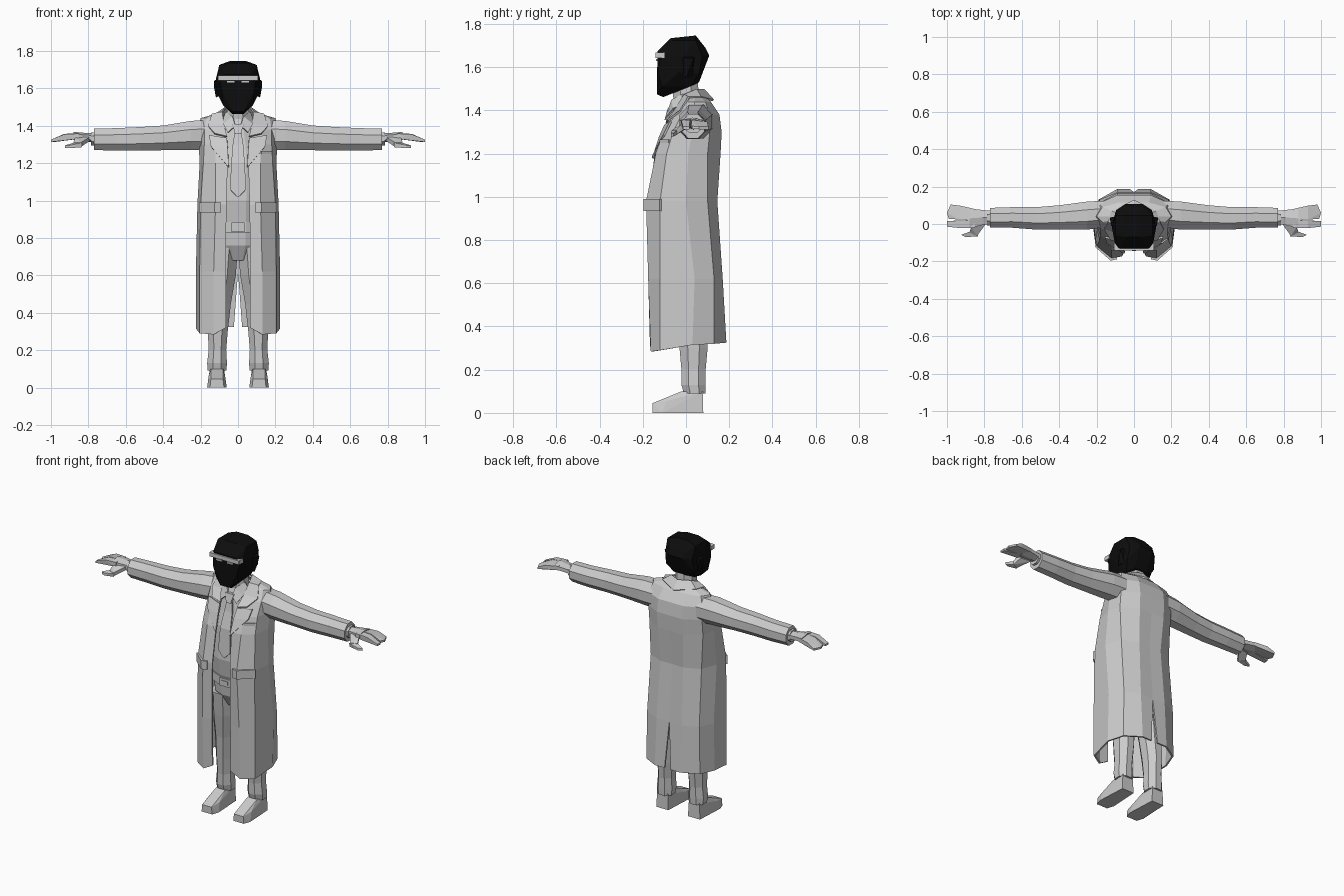
import bpy, bmesh, math


def material(name, v):
    m = bpy.data.materials.new(name)
    m.diffuse_color = (v, v, v, 1)
    return m


GREY = material("light grey", 0.6)
BLACK = material("black", 0.004)


def finish(bm, name, mat, mirror=False, thick=0):
    me = bpy.data.meshes.new(name)
    bm.to_mesh(me)
    bm.free()
    me.materials.append(mat)
    ob = bpy.data.objects.new(name, me)
    bpy.context.collection.objects.link(ob)
    if mirror:
        ob.modifiers.new("mirror", 'MIRROR')
    if thick:
        s = ob.modifiers.new("thickness", 'SOLIDIFY')
        s.thickness = thick
        s.offset = -1
    return ob


def loft(name, rings, mat=GREY, closed=False, mirror=False, thick=0):
    """Skin through rings of points; closed rings also get end caps."""
    bm = bmesh.new()
    vs = [[bm.verts.new(p) for p in r] for r in rings]
    n = len(vs[0])
    for a, b in zip(vs, vs[1:]):
        for i in range(n if closed else n - 1):
            j = (i + 1) % n
            bm.faces.new((a[i], a[j], b[j], b[i]))
    if closed:
        bm.faces.new(vs[0][::-1])
        bm.faces.new(vs[-1])
        bmesh.ops.recalc_face_normals(bm, faces=bm.faces)
    return finish(bm, name, mat, mirror, thick)


def hull(name, pts, mat=GREY, mirror=False):
    bm = bmesh.new()
    for p in pts:
        bm.verts.new(p)
    res = bmesh.ops.convex_hull(bm, input=bm.verts)
    bmesh.ops.delete(bm, geom=[v for v in bm.verts if not v.link_faces], context='VERTS')
    bmesh.ops.recalc_face_normals(bm, faces=bm.faces)
    bmesh.ops.dissolve_limit(bm, angle_limit=0.03, verts=bm.verts, edges=bm.edges)
    return finish(bm, name, mat, mirror)


def box(name, x0, x1, y0, y1, z0, z1, mat=GREY, mirror=False):
    return hull(name, [(x, y, z) for x in (x0, x1) for y in (y0, y1) for z in (z0, z1)],
                mat, mirror)


def ring(n, ru, rv):
    """Flat-sided n-gon that reaches exactly ru and rv."""
    k = 1 / math.cos(math.pi / n)
    angles = [(i + 0.5) * 2 * math.pi / n for i in range(n)]
    return [(ru * k * math.cos(a), rv * k * math.sin(a)) for a in angles]


def upright(n, z, xc, yc, rx, ry):
    return [(xc + u, yc + v, z) for u, v in ring(n, rx, ry)]


def sideways(n, x, yc, zc, ry, rz):
    return [(x, yc + u, zc + v) for u, v in ring(n, ry, rz)]


# Long coat: half outline from front opening round to the back, per height
coat = [
    (0.30, [(.065, -.167), (.13, -.163), (.205, -.12), (.225, .03), (.19, .13), (.09, .187), (.022, .187)]),
    (0.62, [(.065, -.172), (.13, -.175), (.205, -.12), (.225, .04), (.185, .13), (.09, .17), (0, .17)]),
    (0.98, [(.062, -.172), (.12, -.185), (.2, -.12), (.217, 0), (.18, .1), (.08, .145), (0, .14)]),
    (1.20, [(.055, -.145), (.12, -.14), (.185, -.09), (.205, .01), (.19, .1), (.09, .16), (0, .16)]),
    (1.30, [(.065, -.105), (.12, -.105), (.18, -.06), (.21, .03), (.19, .11), (.09, .165), (0, .165)]),
    (1.38, [(.08, -.05), (.13, -.05), (.18, -.02), (.22, .04), (.19, .11), (.09, .155), (0, .155)]),
    (1.44, [(.085, -.02), (.12, 0), (.17, .01), (.2, .04), (.17, .09), (.08, .115), (0, .115)]),
    (1.47, [(.075, 0), (.09, .01), (.1, .025), (.1, .04), (.09, .06), (.05, .08), (0, .09)]),
]
HEM = (.32, .284, .29, .315, .32, .325, .325)
loft("coat", [[(x, y, HEM[i] if z == .30 else z) for i, (x, y) in enumerate(r)] for z, r in coat],
     mirror=True, thick=.01)

# Lapels, coat collar and pockets
loft("lapel", [[(.05, -.157, 1.18), (.06, -.157, 1.19)],
               [(.055, -.125, 1.28), (.145, -.105, 1.29)],
               [(.06, -.1, 1.335), (.155, -.075, 1.35)]], mirror=True, thick=.01)
loft("coat_collar", [[(.06, -.095, 1.345), (.125, -.088, 1.36)],
                     [(.075, -.05, 1.41), (.16, -.03, 1.40)],
                     [(.085, -.01, 1.475), (.14, .01, 1.465)],
                     [(.07, .05, 1.5), (.12, .07, 1.465)],
                     [(0, .085, 1.5), (0, .13, 1.45)]], mirror=True, thick=.01)
loft("pocket_flap", [[(.09, -.188, z), (.125, -.196, z), (.209, -.122, z)] for z in (.935, .99)],
     mirror=True, thick=.015)
loft("breast_pocket", [[(.125, -.123, z), (.18, -.082, z)] for z in (1.25, 1.265)], thick=.009)

# Torso with shirt: height, depth centre, half width, half depth
torso = [(.68, .02, .09, .08), (.76, .01, .15, .115), (.86, .005, .155, .12), (1.0, -.01, .165, .125),
         (1.2, .005, .165, .125), (1.3, .025, .15, .115), (1.4, .02, .1, .09), (1.45, .015, .07, .065)]
loft("torso", [upright(12, z, 0, yc, rx, ry) for z, yc, rx, ry in torso], closed=True)


def front(z):
    """Depth of the shirt front at a height."""
    for (a, ya, _, ra), (b, yb, _, rb) in zip(torso, torso[1:]):
        if a <= z <= b:
            t = (z - a) / (b - a)
            return (ya - ra) * (1 - t) + (yb - rb) * t


# Tie, shirt placket edges, shirt collar, belt
loft("tie", [[(-w, front(z) - .01, z), (w, front(z) - .01, z)] for z, w in
             ((1.02, .004), (1.06, .043), (1.2, .036), (1.3, .028), (1.365, .018))], thick=.009)
hull("tie_knot", [(s * w, y, z) for s in (-1, 1) for w, y, z in
                  ((.016, -.1, 1.355), (.03, -.085, 1.41), (.016, -.06, 1.355), (.03, -.05, 1.41))])
loft("shirt_collar", [[(.015, -.085, 1.4), (.055, -.098, 1.365)],
                      [(.03, -.068, 1.45), (.08, -.06, 1.41)],
                      [(.065, -.02, 1.475), (.085, -.01, 1.43)],
                      [(0, .07, 1.485), (0, .09, 1.44)]], mirror=True, thick=.008)
loft("belt", [upright(12, z, 0, .003, .162, .128) for z in (.83, .885)], closed=True)
box("buckle", -.036, .036, -.135, -.12, .832, .882)
box("buckle_pin", -.022, .022, -.139, -.13, .845, .869)

# Trousers and shoes
legs = [(.09, .112, .04, .05, .05), (.13, .112, .035, .053, .056), (.2, .11, .035, .047, .056),
        (.3, .108, .035, .053, .065), (.45, .1, .025, .062, .07), (.6, .09, .015, .078, .085),
        (.75, .08, .01, .08, .1)]
loft("trouser_leg", [upright(8, *r) for r in legs], closed=True, mirror=True)
hull("shoe", [(.075, -.155, 0), (.15, -.155, 0), (.06, -.11, 0), (.165, -.11, 0),
              (.07, .08, 0), (.155, .08, 0), (.08, -.155, .045), (.145, -.155, .045),
              (.068, -.09, .055), (.158, -.09, .055), (.08, -.02, .1), (.145, -.02, .1),
              (.075, .078, .1), (.15, .078, .1)], mirror=True)

# Sleeves and cuffs
loft("sleeve", [sideways(8, *r) for r in
                ((.14, .055, 1.35, .07, .08), (.25, .045, 1.348, .075, .078),
                 (.4, .035, 1.335, .065, .066), (.52, .03, 1.33, .06, .063),
                 (.65, .035, 1.327, .055, .06), (.77, .033, 1.327, .053, .057))],
     closed=True, mirror=True)
loft("shirt_cuff", [sideways(8, x, .033, 1.33, .04, .035) for x in (.76, .785)],
     closed=True, mirror=True)

# Hands: palm, finger group, index finger, thumb
loft("palm", [sideways(6, *r) for r in
              ((.76, .035, 1.335, .035, .022), (.81, .035, 1.338, .04, .02),
               (.88, .03, 1.345, .053, .019))], closed=True, mirror=True)
hull("fingers", [(.85, .08, 1.355), (.85, .02, 1.362), (.85, .08, 1.33), (.85, .02, 1.33),
                 (.93, .098, 1.348), (.93, .024, 1.356), (.93, .098, 1.328), (.93, .024, 1.332),
                 (.98, .104, 1.325), (1, .06, 1.325), (.99, .027, 1.328),
                 (.98, .104, 1.313), (1, .06, 1.313), (.99, .027, 1.315)], mirror=True)
hull("index_finger", [(.85, .022, 1.36), (.85, -.022, 1.358), (.85, .022, 1.332), (.85, -.022, 1.33),
                      (.93, .018, 1.356), (.93, -.022, 1.354), (1, .016, 1.325), (1, -.014, 1.325),
                      (1, .016, 1.313), (1, -.014, 1.313)], mirror=True)
hull("thumb_base", [(.79, .01, 1.345), (.79, .01, 1.32), (.8, -.01, 1.335), (.87, -.015, 1.34),
                    (.86, .0, 1.32), (.84, -.065, 1.31), (.84, -.06, 1.287), (.88, -.045, 1.31),
                    (.88, -.045, 1.287)], mirror=True)
hull("thumb_tip", [(.835, -.066, 1.308), (.835, -.062, 1.285), (.875, -.04, 1.31), (.875, -.04, 1.288),
                   (.925, -.058, 1.295), (.925, -.058, 1.28), (.9, -.07, 1.295), (.9, -.07, 1.28)],
     mirror=True)

# Neck and masked head with ears
loft("neck", [upright(8, z, 0, y, r, r) for z, y, r in ((1.4, .015, .066), (1.47, .0, .06), (1.55, -.005, .058))],
     closed=True)
skull = [(.03, -.135, 1.475), (.03, -.105, 1.462), (.08, -.11, 1.51), (.075, .02, 1.512),
         (.045, .06, 1.53), (.085, -.13, 1.58), (.115, -.03, 1.58), (.1, .06, 1.57),
         (.1, -.115, 1.655), (.075, -.132, 1.675), (.118, -.02, 1.65), (.095, .075, 1.65),
         (.045, .108, 1.655), (.1, -.06, 1.725), (.1, .045, 1.725), (.05, .09, 1.69),
         (.04, -.07, 1.735), (.04, .045, 1.747)]
hull("head", [(s * x, y, z) for x, y, z in skull for s in (-1, 1)], BLACK)
hull("ear", [(.1, -.02, 1.56), (.1, .03, 1.56), (.118, .0, 1.55), (.127, .02, 1.6),
             (.127, .035, 1.64), (.122, -.01, 1.645), (.1, -.02, 1.65), (.1, .04, 1.65)],
     BLACK, mirror=True)

# Eyewear bar with end returns and lower rims
box("eyewear_bar", -.104, .104, -.141, -.118, 1.643, 1.668)
box("eyewear_end", .085, .106, -.136, -.1, 1.643, 1.668, mirror=True)
box("eyewear_rim", .018, .058, -.138, -.128, 1.63, 1.638, mirror=True)
